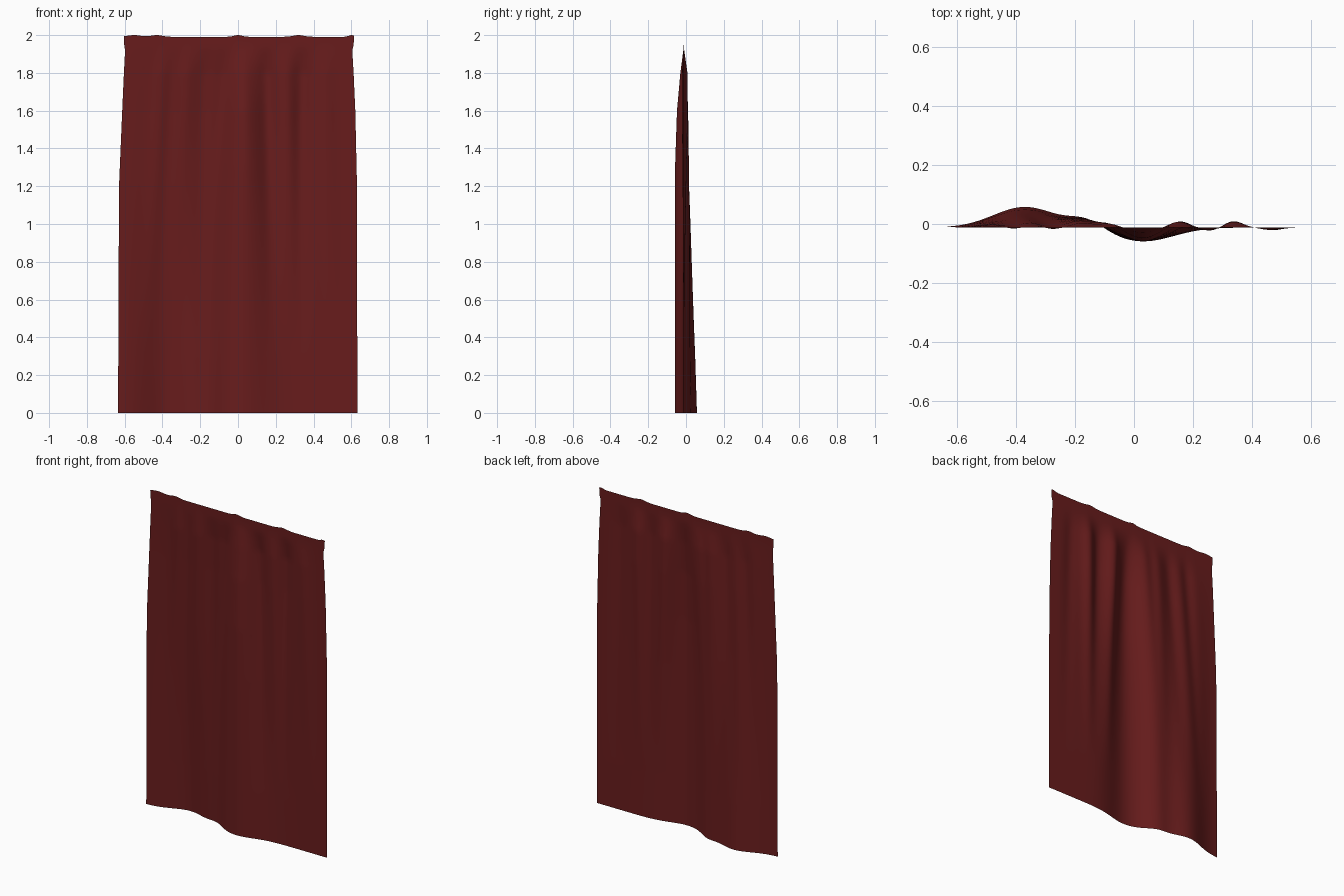
import bpy, bmesh, math

if "Cube" in bpy.data.objects:
    bpy.data.objects.remove(bpy.data.objects["Cube"])

NX, NZ = 120, 80


def lerp_table(pts, t):
    """Smooth interpolation through sorted (t, value) pairs."""
    if t <= pts[0][0]:
        return pts[0][1]
    for (a, va), (b, vb) in zip(pts, pts[1:]):
        if t <= b:
            return va + (vb - va) * (t - a) / (b - a)
    return pts[-1][1]


def bump(x, centre, width):
    return math.exp(-((x - centre) / width) ** 2)


# Side outlines as (z, x)
LEFT = [(0, -.635), (1.2, -.63), (1.6, -.613), (1.8, -.604), (1.92, -.598), (1.95, -.602), (2, -.605)]
RIGHT = [(0, .632), (1.2, .63), (1.6, .621), (1.8, .612), (1.92, .605), (1.95, .612), (2, .615)]

# Wide lower folds: centre, width and depth by height
BACK_DEPTH = [(0, .07), (.6, .051), (1.2, .031), (1.6, .02), (1.8, .01), (1.94, 0)]
FRONT_DEPTH = [(0, .047), (1.3, .046), (1.6, .036), (1.8, .018), (1.94, 0)]
FRONT_WIDTH = [(0, .15), (1.0, .11), (1.9, .05)]
SHOULDER = [(0, .03), (1.0, .02), (1.94, 0)]

# Narrow pleats below the heading: x at top, drift downward, depth
PLEATS = [(-.40, -.05, -.014), (-.27, -.06, -.013), (-.17, -.04, .012), (-.08, -.05, .013),
          (.15, .02, .022), (.25, .03, -.011), (.34, -.01, .022), (.46, .03, -.009)]
PLEAT_FADE = [(.3, 0), (1.0, .45), (1.6, 1), (1.8, .9), (1.94, 0)]

# Hook positions that lift the top edge
HOOKS = [(-.55, .05), (-.43, .04), (0, .03), (.32, .04), (.60, .02)]


def cloth_point(u, v):
    z = 2 * v
    xl, xr = lerp_table(LEFT, z), lerp_table(RIGHT, z)
    x = xl + (xr - xl) * u
    y = -.012
    y += lerp_table(BACK_DEPTH, z) * bump(x, -.37, .15)
    y += lerp_table(SHOULDER, z) * bump(x, -.16, .08)
    y -= lerp_table(FRONT_DEPTH, z) * bump(x, .03, lerp_table(FRONT_WIDTH, z))
    fade = lerp_table(PLEAT_FADE, z)
    for cx, drift, depth in PLEATS:
        y += fade * depth * bump(x, cx + drift * (1.9 - z), .045)
    lift = sum(bump(x, c, w) for c, w in HOOKS)
    z -= max(0, (v - .9) / .1) * .009 * (1 - min(1, lift))
    return x, y, z


# Curtain: one thin draped sheet
bm = bmesh.new()
rows = [[bm.verts.new(cloth_point(i / NX, j / NZ)) for i in range(NX + 1)] for j in range(NZ + 1)]
for low, high in zip(rows, rows[1:]):
    for i in range(NX):
        bm.faces.new((low[i], low[i + 1], high[i + 1], high[i])).smooth = True
mesh = bpy.data.meshes.new("curtain")
bm.to_mesh(mesh)
bm.free()
curtain = bpy.data.objects.new("curtain", mesh)
bpy.context.collection.objects.link(curtain)

# Dark red cloth
cloth = bpy.data.materials.new("red_cloth")
cloth.diffuse_color = (.14, .012, .012, 1)
cloth.use_nodes = True
cloth.node_tree.nodes["Principled BSDF"].inputs["Base Color"].default_value = cloth.diffuse_color
mesh.materials.append(cloth)
